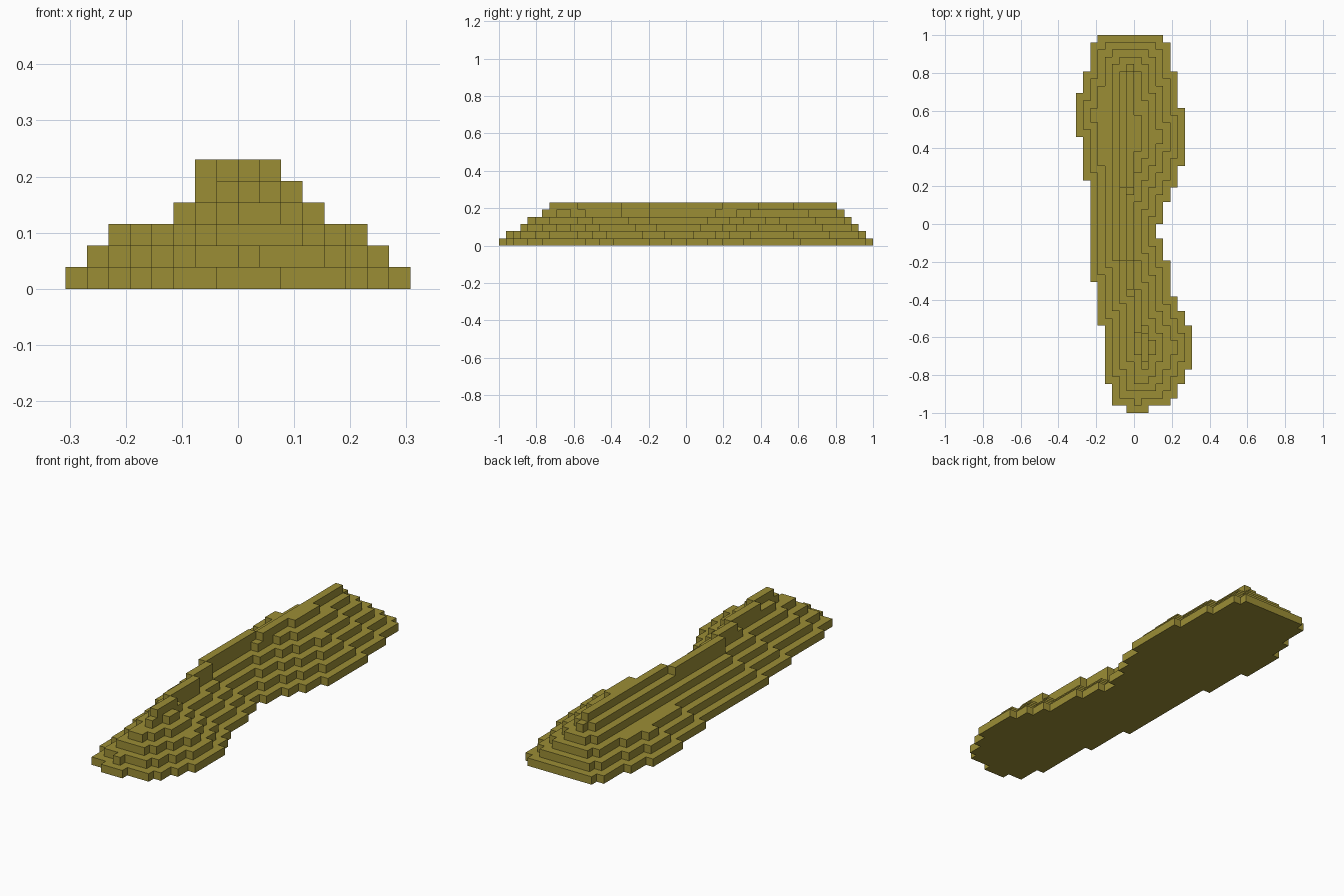
import bpy, bmesh, math

if "Cube" in bpy.data.objects:
    bpy.data.objects.remove(bpy.data.objects["Cube"], do_unlink=True)

CELL = 2 / 52   # edge of one block; the sole is 52 blocks long

# Sole outline: (first row, edge column) runs from heel to toe
LEFT = [(-26, -1), (-25, -3), (-22, -4), (-14, -5), (-8, -6), (6, -7),
        (12, -8), (18, -7), (21, -6), (25, -5)]
RIGHT = [(-26, 2), (-25, 5), (-24, 6), (-22, 7), (-20, 8), (-14, 7), (-12, 6),
         (-10, 5), (-5, 4), (-2, 3), (0, 4), (3, 5), (5, 6), (8, 7), (16, 6),
         (21, 5), (25, 4)]
# Crest of the top layer: (first row, end row, first column, end column)
CREST = [(-19, -15, 1, 2), (-15, -9, 0, 1), (-9, -5, -1, 0), (-5, 5, -2, -1),
         (5, 10, -1, 0), (10, 15, -1, 1), (15, 21, -1, 0)]


def edge(runs, row):
    return [col for start, col in runs if start <= row][-1]


def shrink(cells):
    """Peel one block off the whole rim."""
    return {(x, y) for x, y in cells
            if all((x + i, y + j) in cells for i in (-1, 0, 1) for j in (-1, 0, 1))}


# Stack of layers, each one block smaller all round
base = {(x, y) for y in range(-26, 26)
        for x in range(edge(LEFT, y), edge(RIGHT, y))}
layers = [base]
for _ in range(4):
    layers.append(shrink(layers[-1]))
layers[3] = {c for c in layers[3] if c[0] >= -3}   # straight outer side up high
layers[4] = {c for c in layers[4] if c[0] >= -2}
crest = {(x, y) for y0, y1, x0, x1 in CREST
         for y in range(y0, y1) for x in range(x0, x1)}
layers.append(crest)
layers[4] |= crest
layers[3] |= layers[4]

solid = {(x, y, z) for z, cells in enumerate(layers) for x, y in cells}

# Skin the blocks: one quad wherever a block meets open air
bm = bmesh.new()
corners = {}


def corner(p):
    if p not in corners:
        corners[p] = bm.verts.new([c * CELL for c in p])
    return corners[p]


for block in solid:
    for axis in range(3):
        for side in (0, 1):
            near = list(block)
            near[axis] += 2 * side - 1
            if tuple(near) in solid:
                continue
            u, v = (axis + 1) % 3, (axis + 2) % 3
            quad = []
            for a, b in ((0, 0), (1, 0), (1, 1), (0, 1)):
                p = list(block)
                p[axis] += side
                p[u] += a
                p[v] += b
                quad.append(corner(tuple(p)))
            bm.faces.new(quad if side else quad[::-1])

# Merge the flat areas into clean faces
bmesh.ops.dissolve_limit(bm, angle_limit=math.radians(1),
                         verts=bm.verts[:], edges=bm.edges[:])

mesh = bpy.data.meshes.new("stepped_sole")
bm.to_mesh(mesh)
bm.free()
sole = bpy.data.objects.new("stepped_sole", mesh)
bpy.context.collection.objects.link(sole)

# Olive material
olive = bpy.data.materials.new("olive")
olive.use_nodes = True
colour = (0.33, 0.27, 0.036, 1)
olive.diffuse_color = colour
olive.node_tree.nodes["Principled BSDF"].inputs["Base Color"].default_value = colour
mesh.materials.append(olive)
